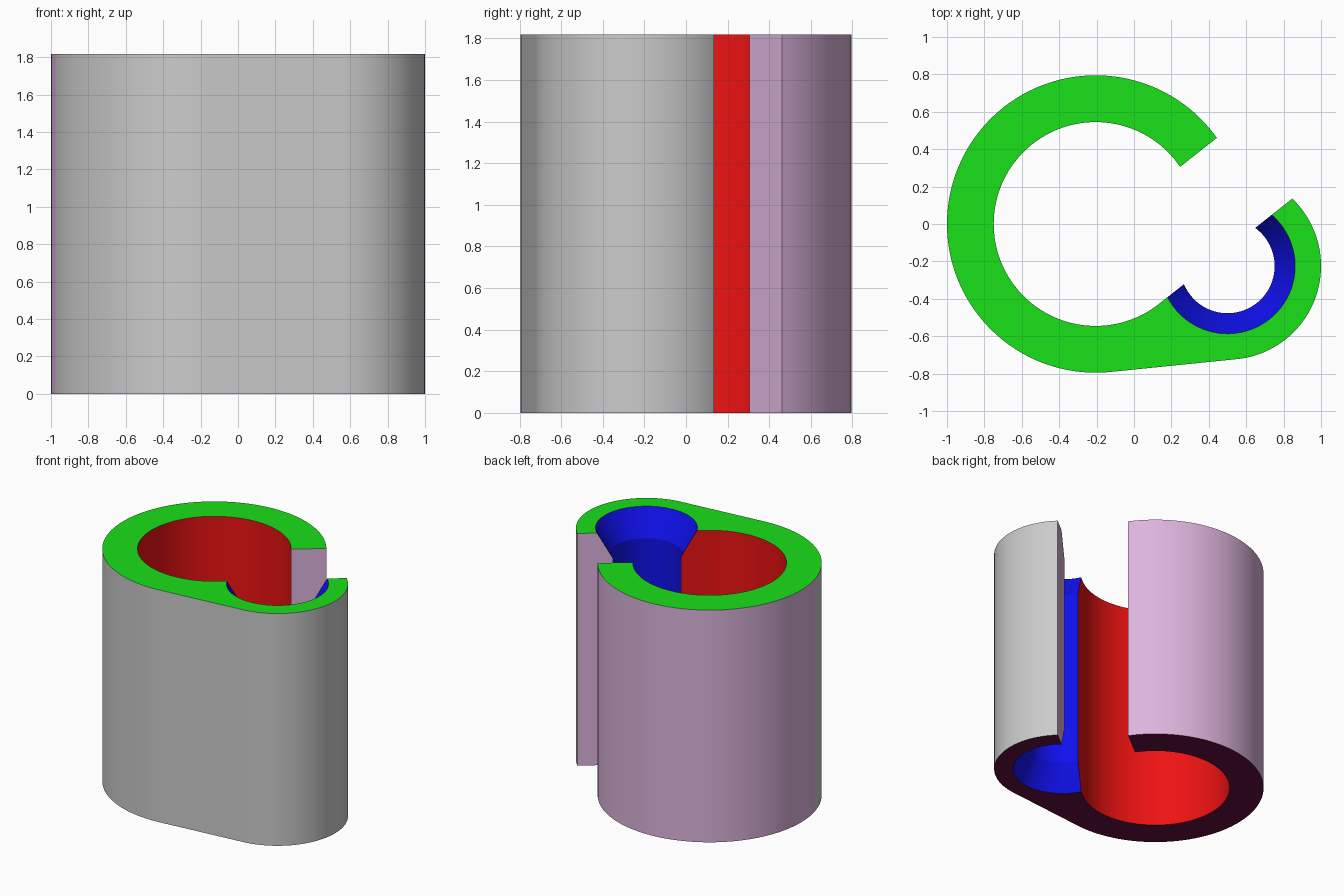
import bpy, bmesh, math
from mathutils import Vector

if "Cube" in bpy.data.objects:
    bpy.data.objects.remove(bpy.data.objects["Cube"])

H = 1.818
BIG, R_OUT, R_IN = Vector((-0.205, 0)), 0.795, 0.545
SMALL, R_SMALL, R_BORE, R_FLARE, FLARE = Vector((0.5, -0.225)), 0.5, 0.252, 0.362, 0.2
U = Vector((math.cos(math.radians(38.3)), math.sin(math.radians(38.3))))  # slot direction
N = Vector((-U.y, U.x))
D_UP = 0.087                   # upper slot wall offset
D_LOW = N.dot(BIG) - R_IN      # lower slot wall, tangent to the big hole

COLORS = [("green", (0.01, 0.75, 0.01)), ("plum", (0.12, 0.005, 0.05)),
          ("red", (0.85, 0.006, 0.006)), ("blue", (0.005, 0.005, 0.85)),
          ("pink", (0.72, 0.46, 0.72)), ("grey", (0.55, 0.55, 0.55))]
MATS = []
for name, c in COLORS:
    m = bpy.data.materials.new(name)
    m.diffuse_color = (*c, 1)
    m.use_nodes = True
    m.node_tree.nodes["Principled BSDF"].inputs["Base Color"].default_value = m.diffuse_color
    MATS.append(m)
GREEN, PLUM, RED, BLUE, PINK, GREY = range(6)


def make(name, bm):
    bmesh.ops.recalc_face_normals(bm, faces=bm.faces)
    me = bpy.data.meshes.new(name)
    bm.to_mesh(me)
    bm.free()
    for m in MATS:
        me.materials.append(m)
    ob = bpy.data.objects.new(name, me)
    bpy.context.collection.objects.link(ob)
    return ob


def hit_angle(c, r, d):
    """Angle where the slot line at offset d leaves circle (c, r)."""
    h = d - N.dot(c)
    p = N * h + U * math.sqrt(r * r - h * h)
    return math.atan2(p.y, p.x)


def arc(c, r, a, b, n):
    return [c + r * Vector((math.cos(t), math.sin(t)))
            for t in (a + (b - a) * i / n for i in range(n + 1))]


# Clip outline: list of points, each with the colour of the wall that follows it
axis = SMALL - BIG
tangent = math.atan2(axis.y, axis.x) - math.acos((R_OUT - R_SMALL) / axis.length)
split = math.radians(195)
outline = []


def add(points, color):
    outline.extend((p, color) for p in points)


add(arc(BIG, R_OUT, hit_angle(BIG, R_OUT, D_UP), split, 64)[:-1], PINK)
add(arc(BIG, R_OUT, split, tangent + math.tau, 36), GREY)
add(arc(SMALL, R_SMALL, tangent, hit_angle(SMALL, R_SMALL, D_LOW), 56)[:-1], GREY)
add([SMALL + R_SMALL * Vector((math.cos(hit_angle(SMALL, R_SMALL, D_LOW)),
                               math.sin(hit_angle(SMALL, R_SMALL, D_LOW))))], PINK)
add([SMALL + N * (D_LOW - N.dot(SMALL))], RED)
hole_start = math.atan2(-N.y, -N.x) + math.tau
add(arc(BIG, R_IN, hole_start, hit_angle(BIG, R_IN, D_UP), 96), RED)
outline[-1] = (outline[-1][0], PINK)

# Clip body
bm = bmesh.new()
low = [bm.verts.new((p.x, p.y, 0)) for p, _ in outline]
top = [bm.verts.new((p.x, p.y, H)) for p, _ in outline]
bm.faces.new(low[::-1]).material_index = PLUM
bm.faces.new(top).material_index = GREEN
for i, (_, color) in enumerate(outline):
    j = (i + 1) % len(outline)
    bm.faces.new((low[i], low[j], top[j], top[i])).material_index = color
body = make("clip_body", bm)

# Flared small bore cutter
bm = bmesh.new()
e = 0.05
R_END = R_FLARE + e * (R_FLARE - R_BORE) / FLARE
rings = []
for r, z in ((R_END, -e), (R_BORE, FLARE), (R_BORE, H - FLARE), (R_END, H + e)):
    rings.append([bm.verts.new((p.x, p.y, z)) for p in arc(SMALL, r, 0.01, math.tau + 0.01, 96)[:-1]])
for a, b in zip(rings, rings[1:]):
    for i in range(96):
        j = (i + 1) % 96
        bm.faces.new((a[i], a[j], b[j], b[i]))
bm.faces.new(rings[0][::-1])
bm.faces.new(rings[-1])
for f in bm.faces:
    f.material_index = BLUE
cutter = make("bore_cutter", bm)
cutter.hide_render = True

mod = body.modifiers.new("bore", 'BOOLEAN')
mod.operation = 'DIFFERENCE'
mod.solver = 'EXACT'
mod.object = cutter
bpy.context.view_layer.objects.active = body
body.select_set(True)
bpy.ops.object.modifier_apply(modifier=mod.name)
bpy.data.objects.remove(cutter)
bpy.ops.object.shade_smooth_by_angle(angle=math.radians(20))
